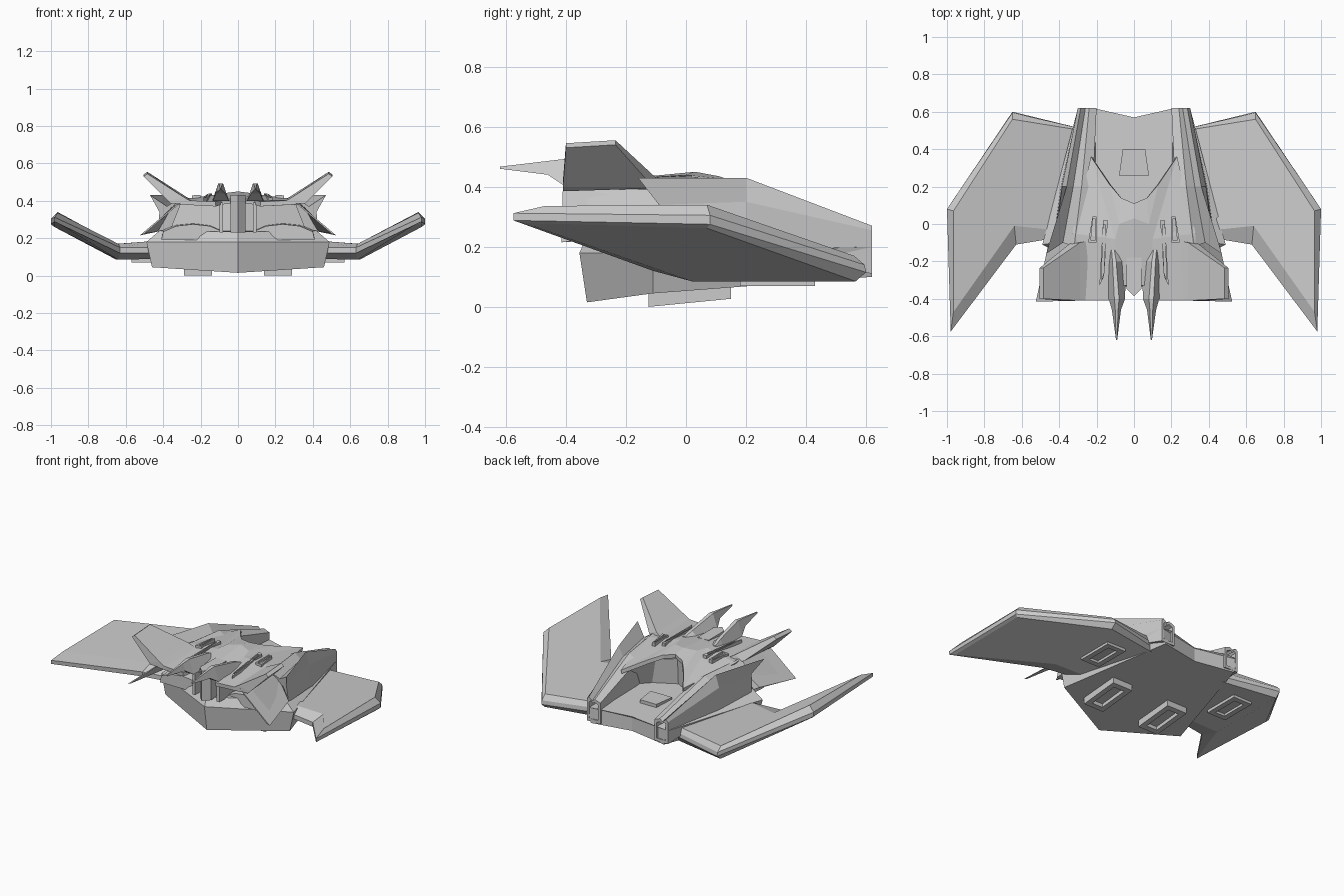
import bpy, bmesh


def make(name, verts, faces, mirror=True, thick=0.0):
    me = bpy.data.meshes.new(name)
    me.from_pydata(verts, [], faces)
    bm = bmesh.new()
    bm.from_mesh(me)
    bmesh.ops.recalc_face_normals(bm, faces=bm.faces)
    bm.to_mesh(me)
    bm.free()
    ob = bpy.data.objects.new(name, me)
    bpy.context.collection.objects.link(ob)
    if thick:
        s = ob.modifiers.new("thickness", 'SOLIDIFY')
        s.thickness = thick
        s.offset = -1
    if mirror:
        m = ob.modifiers.new("mirror", 'MIRROR')
        m.use_axis = (True, False, False)
    return ob


def loft(name, rings, mirror=True):
    """Join equal-sized rings of points and cap both ends."""
    n = len(rings[0])
    verts = [p for r in rings for p in r]
    faces = [tuple(range(n)), tuple(range(len(verts) - n, len(verts)))]
    for k in range(len(rings) - 1):
        for i in range(n):
            j = (i + 1) % n
            faces.append((k * n + i, k * n + j, (k + 1) * n + j, (k + 1) * n + i))
    return make(name, verts, faces, mirror)


def both(half):
    """Complete a half outline (first and last point on x = 0)."""
    return half + [(-x, y, z) for x, y, z in half[-2:0:-1]]


def section(y, pts):
    return [(x, y, z) for x, z in pts]


# Pointed lower hull
loft("lower_hull", [
    both([(0, -.33, .015), (.46, -.11, .045), (.27, .62, .10), (0, .57, .10)]),
    both([(0, -.355, .18), (.49, -.11, .18), (.30, .62, .20), (0, .57, .19)]),
    both([(0, -.33, .235), (.42, -.10, .24), (.22, .62, .205), (0, .57, .195)]),
], mirror=False)

# Core under the roof, nose column and rear deck panel
loft("core", [
    both([(0, -.22, .2), (.38, -.14, .2), (.30, .28, .2), (.15, .15, .2), (0, .08, .2)]),
    both([(0, -.22, .40), (.31, -.14, .38), (.22, .30, .35), (.12, .15, .385), (0, .09, .40)]),
], mirror=False)
loft("nose_column", [
    both([(0, -.385, z), (.04, -.345, z), (.04, -.18, z), (0, -.18, z)]) for z in (.23, .43)
], mirror=False)
loft("deck_panel", [
    both([(0, .26, z), (.08, .26, z), (.06, .40, z), (0, .40, z)]) for z in (.20, .228)
], mirror=False)

# Rounded humps inside the front opening
arc = [(.07, .2), (.08, .245), (.15, .275), (.24, .285), (.33, .275), (.40, .245), (.41, .2)]
loft("front_hump", [section(-.24, [(x, z - .01) for x, z in arc]), section(-.05, arc)])

# Inner partitions beside the nose column
loft("partition", [section(y, [(.08, .23), (.10, .23), (.10, .39), (.08, .39)]) for y in (-.34, -.15)])

# Long side strakes with a raised outer lip and hollow rear end
end = [(.20, .11), (.20, .25), (.24, .265), (.26, .25), (.285, .27), (.30, .255), (.30, .11)]
hollow = [(.25 + (x - .25) * .65, .185 + (z - .185) * .75) for x, z in end]
loft("side_strake", [
    section(.48, hollow), section(.62, hollow), section(.62, end),
    section(.20, [(.20, .2), (.22, .37), (.28, .405), (.325, .37), (.36, .43), (.385, .35), (.39, .2)]),
    [(.20, -.1, .22), (.22, -.1, .39), (.32, -.12, .41), (.38, -.10, .37),
     (.47, -.16, .43), (.42, -.09, .34), (.43, -.08, .22)],
])

# Roof with notched rear edge, running out to the front lip
make("roof", [
    (0, .11, .435), (.07, .14, .425), (.13, .21, .405), (.23, .36, .365), (.33, -.05, .405),
    (.31, -.41, .405), (.12, -.41, .395), (.09, -.33, .405), (.10, -.08, .435),
    (0, -.33, .415), (0, .03, .45), (.08, .0, .44)],
    [(0, 1, 11, 10), (1, 2, 11), (2, 3, 8, 11), (3, 4, 8), (8, 4, 5, 6, 7), (10, 11, 8, 7, 9)], thick=.025)

# Upswept fins and drooping cheek plates at the front
loft("upper_fin", [
    [(.23, -.41, .385), (.25, -.09, .405), (.33, -.10, .395), (.36, -.41, .385)],
    [(.29, -.41, .42), (.29, -.10, .43), (.35, -.11, .40), (.375, -.41, .40)],
    [(.485, -.40, .545), (.485, -.235, .555), (.505, -.235, .54), (.505, -.40, .53)],
])
loft("cheek_plate", [
    [(.30, -.41, .405), (.31, -.06, .405), (.34, -.06, .38), (.33, -.41, .37)],
    [(.525, -.415, .215), (.46, -.12, .25), (.43, -.10, .235), (.50, -.415, .225)],
])

# Twin forward spikes
loft("spike", [
    section(-.14, [(.06, .40), (.135, .40), (.12, .43), (.105, .43)]),
    section(-.20, [(.042, .40), (.138, .40), (.115, .45), (.095, .45)]),
    section(-.40, [(.048, .40), (.135, .40), (.105, .493), (.08, .493)]),
    section(-.46, [(.07, .44), (.118, .44), (.10, .486), (.085, .486)]),
    section(-.62, [(.09, .46), (.096, .46), (.096, .467), (.09, .467)]),
])


# Slim raised vents on the roof
def vent(name, corners, h=.014):
    base = [(x, y, z - .03) for x, y, z in corners]
    top = [(x, y, z + h) for x, y, z in corners]
    cx = sum(p[0] for p in top) / 4
    cy = sum(p[1] for p in top) / 4
    inner = [(cx + (x - cx) * .5, cy + (y - cy) * .85, z) for x, y, z in top]
    floor = [(x, y, z - h) for x, y, z in inner]
    loft(name, [base, top, inner, floor])


vent("inner_vent", [(.14, .02, .425), (.165, .02, .422), (.185, -.33, .405), (.16, -.28, .405)])
vent("outer_vent", [(.20, .04, .418), (.222, .04, .415), (.245, -.10, .415), (.20, -.10, .418)])

# Cranked wings with bevelled edges
loft("wing", [
    [(.28, .50, .09), (.65, .565, .085), (.985, .07, .262), (.96, -.54, .28), (.64, .02, .085), (.42, .02, .09)],
    [(.28, .51, .12), (.65, .60, .115), (1, .08, .275), (.98, -.575, .288), (.63, -.11, .12), (.45, -.08, .12)],
    [(.28, .51, .15), (.65, .595, .14), (1, .08, .305), (.98, -.575, .312), (.63, -.11, .15), (.45, -.08, .15)],
    [(.28, .50, .185), (.65, .56, .17), (.965, .07, .34), (.965, -.47, .336), (.64, -.01, .17), (.45, -.03, .185)],
])


# Framed landing pads underneath
def pad(name, x0, x1, y0, y1, z0, z1, depth):
    def ring(m, dz):
        k = (z1 - z0) / (y1 - y0)
        return [(x, y, z0 + k * (y - y0) + dz) for x, y in
                ((x0 + m, y0 + m), (x1 - m, y0 + m), (x1 - m, y1 - m), (x0 + m, y1 - m))]
    loft(name, [ring(0, depth + .02), ring(0, 0), ring(.035, 0), ring(.035, depth * .8)])


pad("hull_pad", .14, .29, -.125, .15, 0, .027, .03)
pad("wing_pad", .43, .57, .18, .43, .07, .07, .02)
